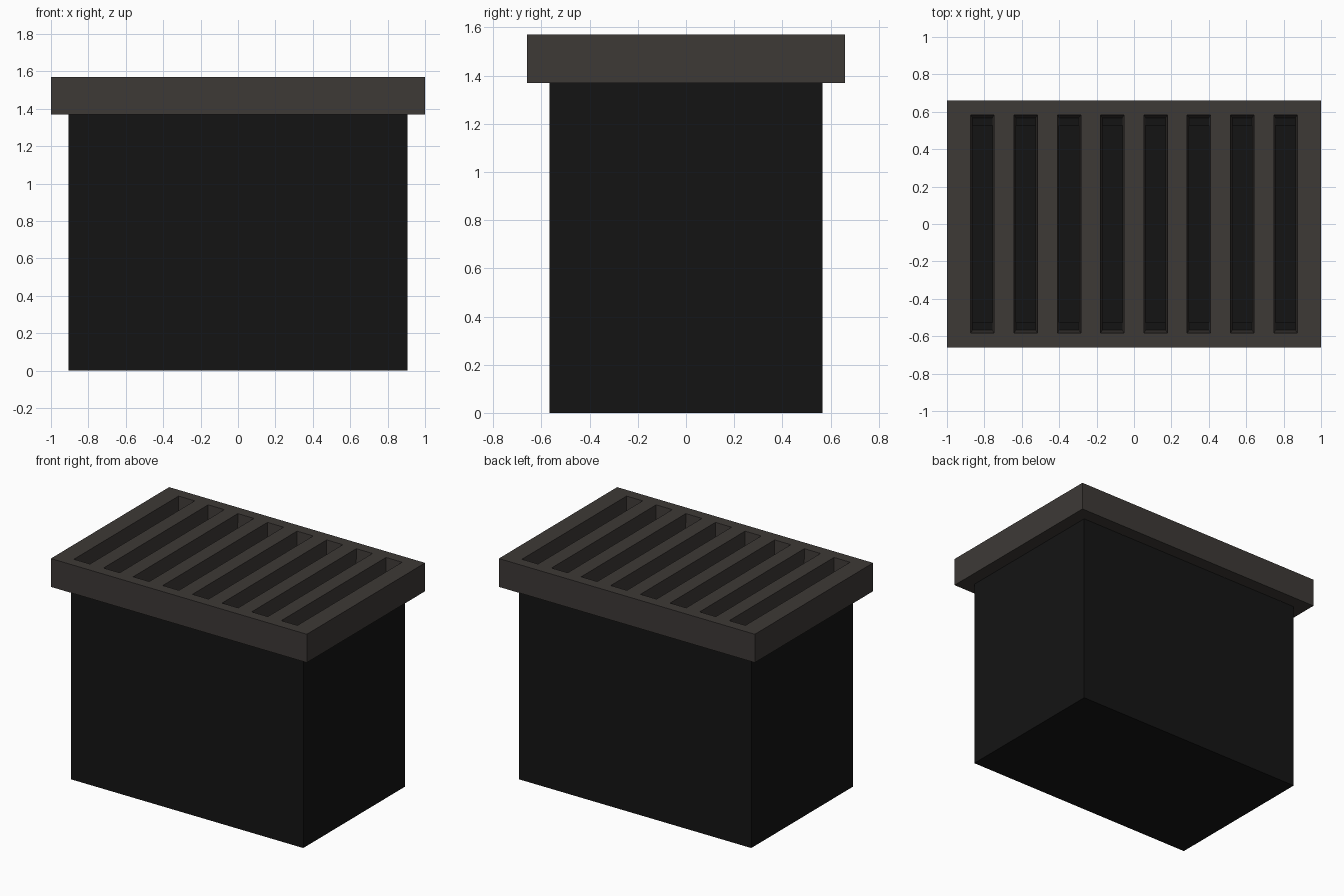
import bpy, bmesh

if "Cube" in bpy.data.objects:
    bpy.data.objects.remove(bpy.data.objects["Cube"])

def material(name, rgb):
    m = bpy.data.materials.new(name)
    m.diffuse_color = (*rgb, 1)
    m.use_nodes = True
    m.node_tree.nodes["Principled BSDF"].inputs["Base Color"].default_value = m.diffuse_color
    return m

def frustum(bm, cx, bottom, top, z0, z1):
    """Closed box whose half sizes (x, y) go from bottom to top."""
    geo = bmesh.ops.create_cube(bm, size=2)
    for v in geo["verts"]:
        hx, hy = top if v.co.z > 0 else bottom
        v.co = (cx + v.co.x * hx, v.co.y * hy, z1 if v.co.z > 0 else z0)

def make_object(name, bm, mat=None):
    mesh = bpy.data.meshes.new(name)
    bm.to_mesh(mesh)
    bm.free()
    obj = bpy.data.objects.new(name, mesh)
    bpy.context.collection.objects.link(obj)
    if mat:
        mesh.materials.append(mat)
    return obj

def cut(obj, cutter):
    cutter.hide_render = True
    mod = obj.modifiers.new("cut", "BOOLEAN")
    mod.operation = "DIFFERENCE"
    mod.solver = "EXACT"
    mod.object = cutter
    bpy.context.view_layer.objects.active = obj
    bpy.ops.object.modifier_apply(modifier=mod.name)
    bpy.data.objects.remove(cutter, do_unlink=True)

frame_mat = material("warm_grey_metal", (0.047, 0.041, 0.037))
bin_mat = material("black_metal", (0.007, 0.007, 0.007))

RIM_Z, TOP_Z, WALL = 1.37, 1.57, 0.04
BX, BY = 0.907, 0.567

# Hollow catch basin, open at the top
bm = bmesh.new()
frustum(bm, 0, (BX, BY), (BX, BY), 0, RIM_Z)
basin = make_object("basin", bm, bin_mat)
bm = bmesh.new()
inner = (BX - WALL, BY - WALL)
frustum(bm, 0, inner, inner, WALL, RIM_Z + 0.1)
cut(basin, make_object("basin_cutter", bm))

# Grate slab with eight slightly tapered slots
bm = bmesh.new()
frustum(bm, 0, (1, 0.66), (1, 0.66), RIM_Z, TOP_Z)
grate = make_object("grate", bm, frame_mat)
bm = bmesh.new()
for i in range(8):
    frustum(bm, (i - 3.5) * 0.2315, (0.053, 0.567), (0.063, 0.584),
            RIM_Z - 0.001, TOP_Z + 0.001)
cut(grate, make_object("slot_cutter", bm))
